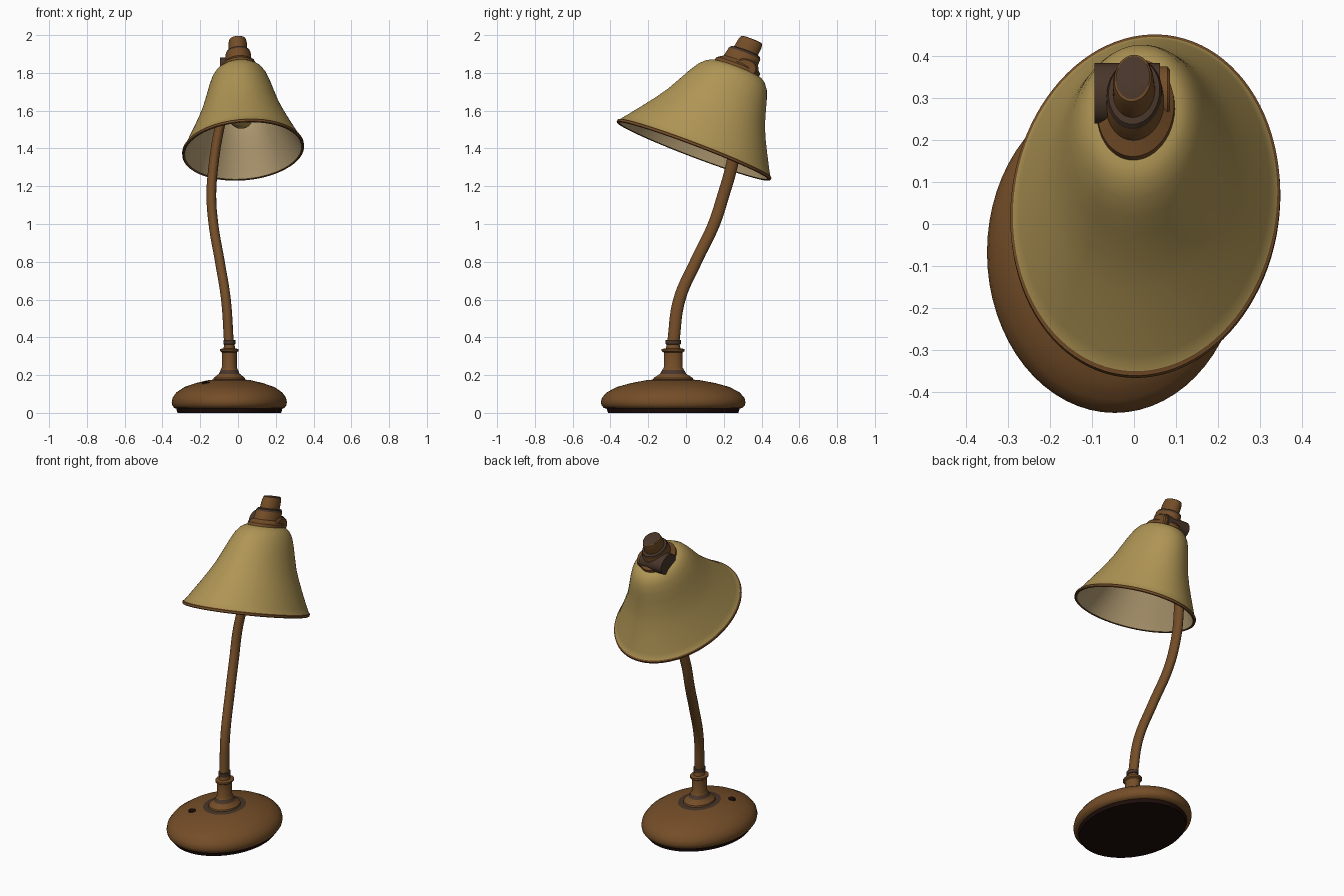
import bpy, bmesh, math
from mathutils import Matrix, Vector

cube = bpy.data.objects.get("Cube")
if cube:
    bpy.data.objects.remove(cube, do_unlink=True)


def material(name, rgb):
    m = bpy.data.materials.new(name)
    m.use_nodes = True
    m.diffuse_color = (*rgb, 1)
    m.node_tree.nodes["Principled BSDF"].inputs["Base Color"].default_value = (*rgb, 1)
    return m


BROWN, DARK, BLACK, TAN, CREAM = range(5)
palette = [
    material("bronze brown", (0.175, 0.075, 0.021)),
    material("dark bronze", (0.065, 0.036, 0.022)),
    material("black felt", (0.012, 0.004, 0.003)),
    material("ochre enamel", (0.43, 0.30, 0.09)),
    material("cream lining", (0.50, 0.37, 0.19)),
]


def finish(obj, angle=35):
    bpy.ops.object.select_all(action="DESELECT")
    obj.select_set(True)
    bpy.context.view_layer.objects.active = obj
    bpy.ops.object.shade_smooth_by_angle(angle=math.radians(angle))
    return obj


def frame(origin, u, v, w):
    """Affine frame: u and v span the cross-section, w is the axis."""
    m = Matrix((u, v, w)).transposed().to_4x4()
    m.translation = Vector(origin)
    return m


def lathe(name, profile, matrix, sides=64):
    """Revolve (radius, height, material) points; a material covers the next band."""
    bm = bmesh.new()
    rings = []
    for r, h, mat in profile:
        count = sides if r > 0 else 1
        turn = math.tau / sides
        rings.append([bm.verts.new(matrix @ Vector((r * math.cos(i * turn), r * math.sin(i * turn), h)))
                      for i in range(count)])
    for a, b, (r, h, mat) in zip(rings, rings[1:], profile):
        for i in range(sides):
            j = (i + 1) % sides
            corners = [a[i % len(a)], a[j % len(a)], b[j % len(b)], b[i % len(b)]]
            bm.faces.new(list(dict.fromkeys(corners))).material_index = mat
    bmesh.ops.recalc_face_normals(bm, faces=bm.faces)
    mesh = bpy.data.meshes.new(name)
    bm.to_mesh(mesh)
    bm.free()
    for m in palette:
        mesh.materials.append(m)
    obj = bpy.data.objects.new(name, mesh)
    bpy.context.collection.objects.link(obj)
    return finish(obj)


# Oval foot with felt underside, dark ring and stem collar
foot = frame((-0.046, -0.068, 0), (0.305, 0, 0), (0, 0.383, 0), (0, 0, 1))
lathe("base", [
    (0, 0, BLACK), (0.9, 0, BLACK), (0.92, 0.022, BROWN),
    (0.96, 0.027, BROWN), (0.99, 0.04, BROWN), (1, 0.056, BROWN), (0.985, 0.08, BROWN),
    (0.92, 0.108, BROWN), (0.78, 0.137, BROWN), (0.58, 0.158, BROWN), (0.37, 0.173, DARK),
    (0.28, 0.176, DARK), (0, 0.176, DARK)], foot)
lathe("stem_collar", [
    (0.28, 0.174, BROWN), (0.27, 0.185, BROWN), (0.18, 0.207, DARK), (0.15, 0.228, BROWN),
    (0.13, 0.24, BROWN), (0.13, 0.32, BROWN), (0.16, 0.327, BROWN), (0.16, 0.338, BROWN),
    (0.1, 0.342, BROWN), (0.09, 0.362, DARK), (0.105, 0.364, DARK), (0.105, 0.385, DARK),
    (0, 0.387, DARK)], foot, 48)

# Push button on the foot
lathe("switch_button", [(0, 0.14, BLACK), (0.024, 0.14, BLACK), (0.022, 0.164, BLACK), (0, 0.166, BLACK)],
      Matrix.Translation((-0.168, -0.215, 0)), 24)

# Curved stem, oval in section like the foot
STRETCH = 1.255
path = [(-0.048, -0.068, 0.37), (-0.064, -0.035, 0.6), (-0.096, 0.052, 0.8), (-0.13, 0.148, 1.0),
        (-0.141, 0.197, 1.15), (-0.131, 0.24, 1.3), (-0.1, 0.275, 1.5), (-0.04, 0.3, 1.74)]
curve = bpy.data.curves.new("stem", "CURVE")
curve.dimensions = "3D"
curve.bevel_depth = 0.026
curve.bevel_resolution = 6
curve.use_fill_caps = True
spline = curve.splines.new("BEZIER")
spline.bezier_points.add(len(path) - 1)
for point, (x, y, z) in zip(spline.bezier_points, path):
    point.co = (x, y / STRETCH, z)
    point.handle_left_type = point.handle_right_type = "AUTO"
curve.materials.append(palette[BROWN])
stem = bpy.data.objects.new("stem", curve)
stem.scale.y = STRETCH
bpy.context.collection.objects.link(stem)
bpy.ops.object.select_all(action="DESELECT")
stem.select_set(True)
bpy.context.view_layer.objects.active = stem
bpy.ops.object.convert(target="MESH")
finish(bpy.context.view_layer.objects.active)

# Tilted bell shade: outer enamel, bronze lip, cream lining
head = frame((0.027, 0.042, 1.392), (0.322, 0.014, 0.027), (0.012, 0.407, -0.155), (-0.022, 0.225, 0.428))
bell = [(0.1, 1.03), (0.25, 1.02), (0.33, 1.0), (0.39, 0.965), (0.45, 0.9), (0.505, 0.8), (0.55, 0.7),
        (0.63, 0.53), (0.71, 0.4), (0.8, 0.27), (0.93, 0.09), (0.98, 0.025)]
outer = [(r, t, TAN) for r, t in bell]
outer[-1] = (*bell[-1], BROWN)
lip = [(1, 0.015, BROWN), (1, -0.01, BROWN), (0.985, -0.018, BROWN), (0.96, -0.01, CREAM)]
inner = [(r - 0.035, t - 0.03 * (t > 0.8), CREAM) for r, t in reversed(bell[:-1])]
lathe("lampshade", [(0, 1.03, TAN)] + outer + lip + inner + [(0, 1.0, CREAM)], head, 96)

# Bulb and its holder inside the shade
arc = [math.pi * i / 12 for i in range(13)]
lathe("bulb", [(0.22 * math.sin(a) if 0 < i < 12 else 0, 0.45 - 0.17 * math.cos(a), TAN)
               for i, a in enumerate(arc)], head, 32)
lathe("bulb_holder", [(0, 0.56, BROWN), (0.14, 0.56, BROWN), (0.14, 0.99, BROWN), (0, 0.99, BROWN)], head, 32)

# Stepped cap above the shade
lathe("shade_cap", [
    (0, 0.98, BROWN), (0.29, 0.98, BROWN), (0.285, 1.045, BROWN), (0.215, 1.09, BROWN),
    (0.205, 1.19, DARK), (0.19, 1.215, DARK), (0.155, 1.225, BROWN), (0.15, 1.32, BROWN),
    (0.137, 1.36, BROWN), (0.125, 1.366, DARK), (0, 1.366, DARK)], head, 48)

# Cross hinge behind the cap with a turning knob on its left end
hinge = frame((0, 0.312, 1.826), (0, 0.072, -0.012), (0, 0.008, 0.055), (1, 0, 0))
lathe("hinge_barrel", [(0, -0.094, DARK), (1, -0.094, DARK), (1, 0.062, DARK), (0, 0.062, DARK)], hinge, 32)
lathe("hinge_knob", [(0, 0.06, BROWN), (0.88, 0.06, BROWN), (0.88, 0.08, BROWN), (0.78, 0.086, BROWN),
                     (0, 0.086, BROWN)], hinge, 32)
